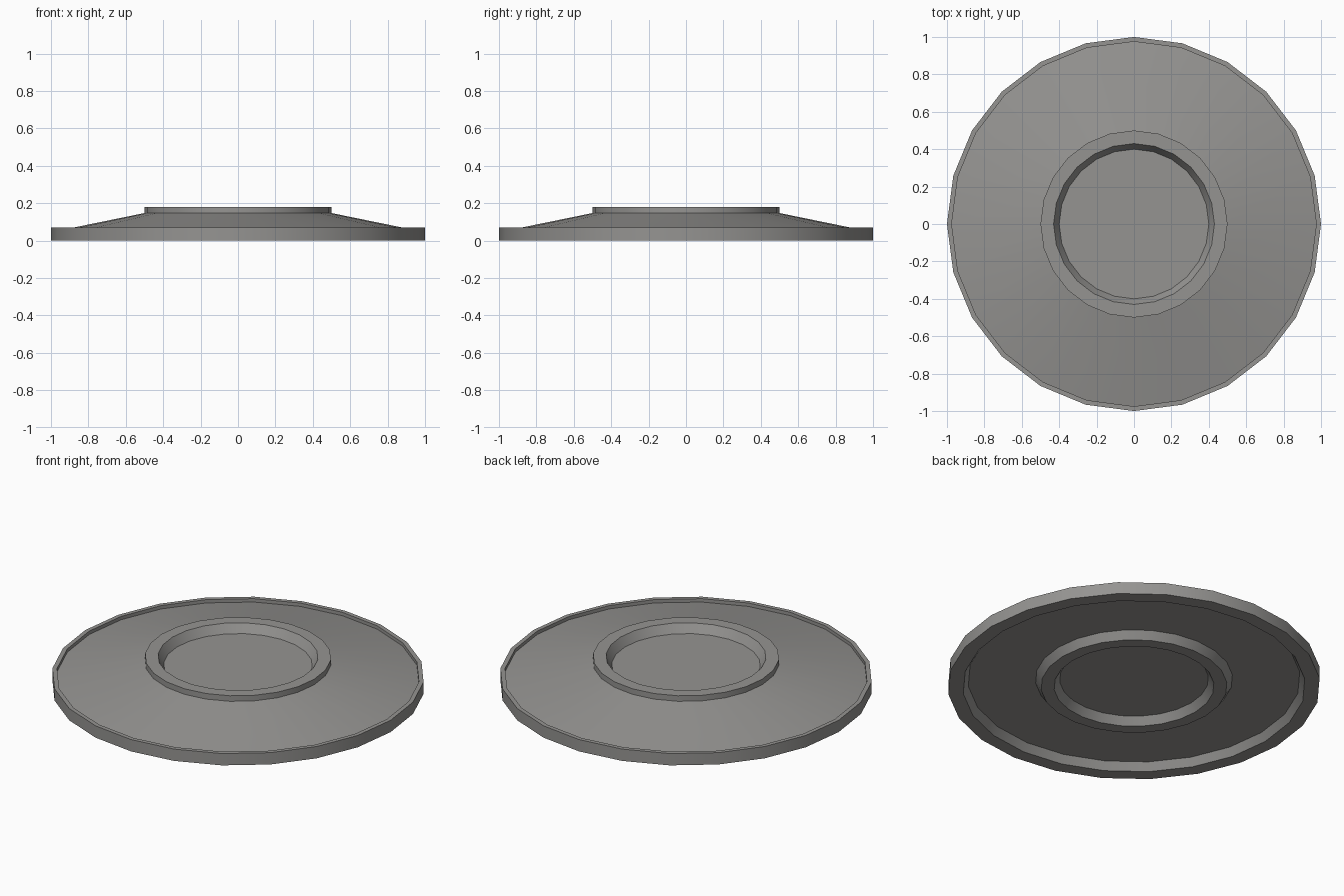
import bpy, bmesh, math

if "Cube" in bpy.data.objects:
    bpy.data.objects.remove(bpy.data.objects["Cube"])

SIDES = 24

# single grey material
grey = bpy.data.materials.new("warm_grey")
grey.diffuse_color = (0.3, 0.295, 0.285, 1)
grey.use_nodes = True
grey.node_tree.nodes["Principled BSDF"].inputs["Base Color"].default_value = grey.diffuse_color

# cross-section (radius, height) from the top dish floor, over the rim, to the underside
PROFILE = [
    (0.40, 0.13), (0.43, 0.18),                 # dish wall
    (0.50, 0.18), (0.50, 0.147),                # raised collar
    (0.975, 0.05), (0.975, 0.07),               # sloped top, rim lip
    (1.0, 0.07), (1.0, 0.0),                    # outer wall
    (0.92, 0.0), (0.893, 0.045),                # outer foot
    (0.53, 0.045), (0.50, 0.0),                 # groove, inner foot
    (0.43, 0.0), (0.40, 0.045),                 # underside recess
]

bm = bmesh.new()
rings = []
for r, z in PROFILE:
    rings.append([bm.verts.new((r * math.cos(2 * math.pi * i / SIDES),
                                r * math.sin(2 * math.pi * i / SIDES), z))
                  for i in range(SIDES)])
for a, b in zip(rings, rings[1:]):
    for i in range(SIDES):
        j = (i + 1) % SIDES
        bm.faces.new((a[i], b[i], b[j], a[j]))
# dish floor and underside recess ceiling
bm.faces.new(rings[0])
bm.faces.new(rings[-1][::-1])
bmesh.ops.recalc_face_normals(bm, faces=bm.faces)

mesh = bpy.data.meshes.new("round_base")
bm.to_mesh(mesh)
bm.free()
mesh.materials.append(grey)
base = bpy.data.objects.new("round_base", mesh)
bpy.context.collection.objects.link(base)

# smooth around the turns, crisp at profile corners
bpy.context.view_layer.objects.active = base
base.select_set(True)
bpy.ops.object.shade_smooth_by_angle(angle=math.radians(30))
